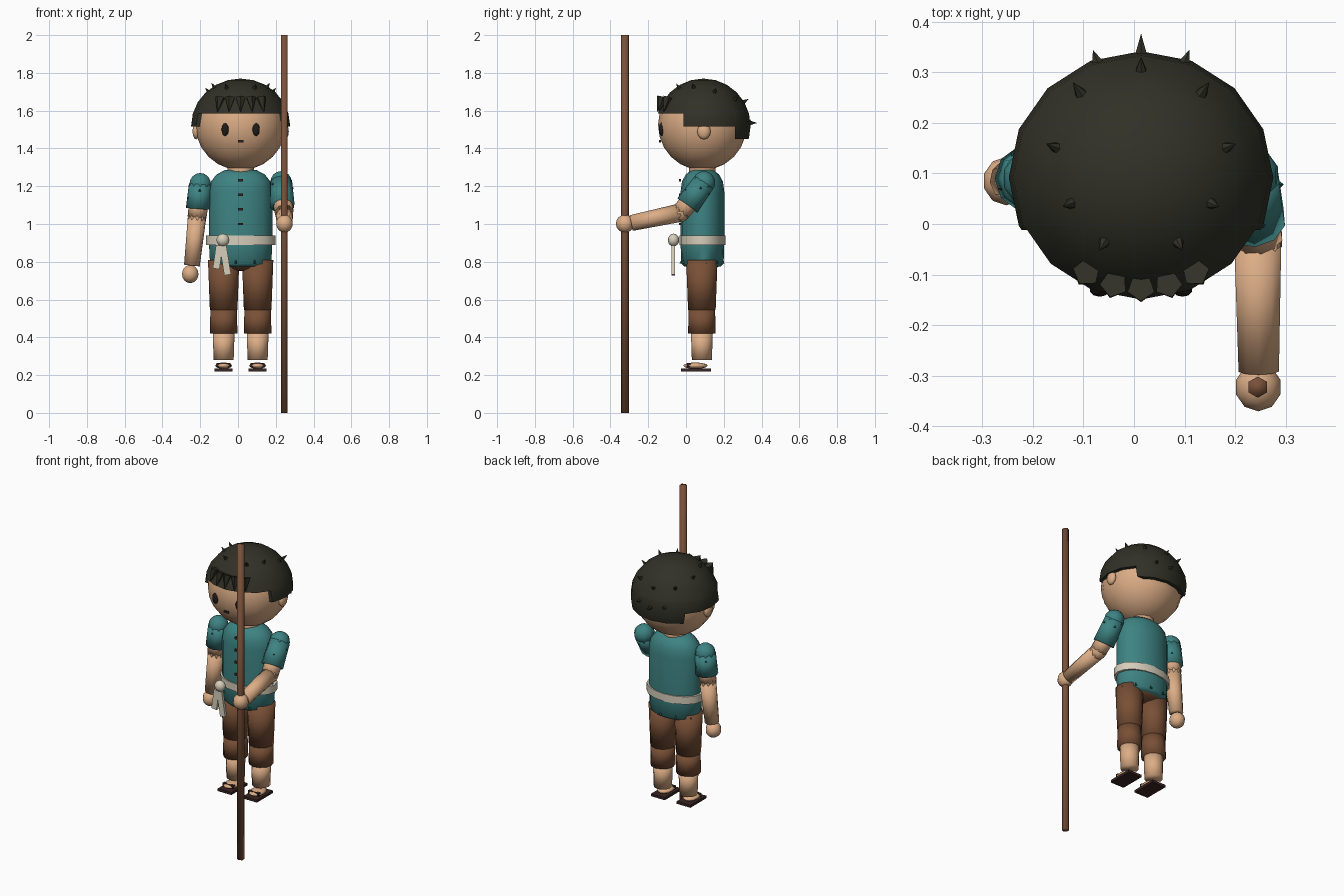
import bpy, bmesh, math
from mathutils import Vector, Matrix

if "Cube" in bpy.data.objects:
    bpy.data.objects.remove(bpy.data.objects["Cube"])

CX, CY = 0.014, 0.087          # body axis
HEAD = Vector((CX, CY, 1.525))
HAIR_C = Vector((CX, 0.092, 1.52))
HAIR_R = Vector((0.262, 0.25, 0.25))


def material(name, col):
    m = bpy.data.materials.new(name)
    m.diffuse_color = (*col, 1)
    m.use_nodes = True
    m.node_tree.nodes["Principled BSDF"].inputs["Base Color"].default_value = m.diffuse_color
    return m


SKIN = material("skin", (0.72, 0.42, 0.24))
TEAL = material("teal cloth", (0.048, 0.225, 0.225))
DARK_TEAL = material("dark teal", (0.018, 0.09, 0.09))
HAIR = material("hair black", (0.03, 0.03, 0.02))
BROWN = material("trouser brown", (0.19, 0.08, 0.037))
WOOD = material("wood", (0.19, 0.082, 0.042))
CREAM = material("cream cloth", (0.68, 0.62, 0.5))
LEATHER = material("dark leather", (0.04, 0.018, 0.017))
EYE = material("eye black", (0.014, 0.012, 0.01))


def finish(name, bm, mat, angle=40):
    bmesh.ops.recalc_face_normals(bm, faces=bm.faces)
    me = bpy.data.meshes.new(name)
    bm.to_mesh(me)
    bm.free()
    me.materials.append(mat)
    for p in me.polygons:
        p.use_smooth = angle > 0
    if 0 < angle < 180:
        me.set_sharp_from_angle(angle=math.radians(angle))
    ob = bpy.data.objects.new(name, me)
    bpy.context.collection.objects.link(ob)
    return ob


def add_cone(bm, p0, p1, r0, r1, seg):
    p0, p1 = Vector(p0), Vector(p1)
    d = p1 - p0
    rot = d.to_track_quat('Z', 'Y').to_matrix().to_4x4()
    bmesh.ops.create_cone(bm, cap_ends=True, segments=seg, radius1=r0, radius2=r1,
                          depth=d.length, matrix=Matrix.Translation((p0 + p1) / 2) @ rot)


def rod(name, p0, p1, r0, r1, mat, seg=12, angle=180):
    bm = bmesh.new()
    add_cone(bm, p0, p1, r0, r1, seg)
    return finish(name, bm, mat, angle)


def ball_mesh(c, r, seg, rings):
    bm = bmesh.new()
    bmesh.ops.create_uvsphere(bm, u_segments=seg, v_segments=rings, radius=1,
                              matrix=Matrix.Translation(c) @ Matrix.Diagonal((*r, 1)))
    return bm


def ball(name, c, r, mat, seg=12, rings=8):
    return finish(name, ball_mesh(c, r, seg, rings), mat, 180)


def box(name, c, size, mat, rot=None):
    bm = bmesh.new()
    m = Matrix.Translation(c) @ (rot or Matrix()) @ Matrix.Diagonal((*size, 1))
    bmesh.ops.create_cube(bm, size=1, matrix=m)
    return finish(name, bm, mat, 0)


def lathe(name, profile, depth, mat, seg=16):
    """Oval turned body, profile of (z, half width)."""
    bm = bmesh.new()
    rows = [[bm.verts.new((CX + r * math.cos(a), CY + r * depth * math.sin(a), z))
             for a in (2 * math.pi * i / seg for i in range(seg))] for z, r in profile]
    for lo, hi in zip(rows, rows[1:]):
        for i in range(seg):
            j = (i + 1) % seg
            bm.faces.new((lo[i], lo[j], hi[j], hi[i]))
    bm.faces.new(rows[0])
    bm.faces.new(rows[-1])
    return finish(name, bm, mat, 50)


# Head, ears, neck and face
ball("head", HEAD, (0.24, 0.235, 0.24), SKIN, 16, 12)
rod("neck", (CX, CY, 1.24), (CX, CY, 1.33), 0.07, 0.07, SKIN)
for s, side in ((-1, "left"), (1, "right")):
    ball(f"{side}_ear", (CX + s * 0.236, 0.095, 1.49), (0.02, 0.036, 0.042), SKIN, 10, 6)
    ball(f"{side}_eye", (CX + s * 0.082, -0.13, 1.50), (0.02, 0.014, 0.034), EYE, 10, 8)
box("mouth", (CX, -0.137, 1.438), (0.03, 0.01, 0.011), LEATHER)


# Hair: three trimmed shells stepping down towards the nape
def hair_shell(name, cuts):
    bm = ball_mesh(HAIR_C, HAIR_R, 16, 12)
    for co, no in cuts:
        geom = bm.verts[:] + bm.edges[:] + bm.faces[:]
        res = bmesh.ops.bisect_plane(bm, geom=geom, plane_co=co, plane_no=no, clear_inner=True)
        edges = [e for e in res["geom_cut"] if isinstance(e, bmesh.types.BMEdge)]
        bmesh.ops.edgeloop_fill(bm, edges=edges)
    finish(name, bm, HAIR, 45)


UP, BACK = (0, 0, 1), (0, 1, 0)
hair_shell("hair_top", [((0, 0, 1.585), UP)])
hair_shell("hair_sides", [((0, 0, 1.515), UP), ((0, -0.012, 0), BACK)])
hair_shell("hair_nape", [((0, 0, 1.45), UP), ((0, 0.26, 0), BACK)])


def on_hair(dx, dy, lower=False):
    """Point and outward direction on the hair below or above the given plan offset."""
    u = Vector((dx / HAIR_R.x, dy / HAIR_R.y, 0))
    u.z = math.sqrt(max(0, 1 - u.length_squared))
    p = HAIR_C + Vector(u[i] * HAIR_R[i] for i in range(3))
    return p, u.normalized()


# Small tufts over the crown and back
bm = bmesh.new()
tufts = [(0.17, 0.06), (0.14, -0.052), (0.074, -0.13), (0.122, 0.17), (0, 0.215)]
for x, y in tufts:
    for s in ((-1, 1) if x else (1,)):
        p, n = on_hair(s * x, y)
        add_cone(bm, p - n * 0.01, p + n * 0.028, 0.014, 0, 6)
for x, y, z, ln in ((0.085, 0.225, 1.55, 0.03), (-0.085, 0.225, 1.55, 0.03), (0, 0.24, 1.535, 0.045)):
    p = Vector((CX + x, HAIR_C.y + y, z))
    n = Vector((x, y, 0)).normalized()
    add_cone(bm, p - n * 0.01, p + n * ln, 0.018, 0, 6)
finish("hair_tufts", bm, HAIR, 0)

# Fringe locks pointing down over the forehead
bm = bmesh.new()
for x in (-0.12, -0.06, 0, 0.06, 0.12):
    y = -math.sqrt(0.235 ** 2 - x * x)
    add_cone(bm, (CX + x * 0.9, HAIR_C.y + y * 0.93, 1.67),
             (CX + x * 1.03, HAIR_C.y + y * 1.05, 1.59), 0.028, 0, 5)
finish("fringe", bm, HAIR, 0)

# Shirt, belt, buttons and frayed hem
lathe("shirt", [(0.775, 0.14), (0.79, 0.162), (0.9, 0.168), (1.17, 0.168),
                (1.225, 0.157), (1.262, 0.128), (1.285, 0.085)], 0.69, TEAL)
lathe("belt", [(0.89, 0.184), (0.938, 0.184)], 0.66, CREAM)
for i in range(4):
    box(f"button_{i + 1}", (CX, -0.032, 1.0 + i * 0.077), (0.026, 0.012, 0.013), LEATHER)
bm = bmesh.new()
for i in range(10):
    a = 2 * math.pi * (i + 0.25) / 10
    x, y = CX + 0.161 * math.cos(a), CY + 0.112 * math.sin(a)
    add_cone(bm, (x, y, 0.79), (x, y, 0.812), 0.011, 0, 3)
finish("hem_tears", bm, DARK_TEAL, 0)

# Belt knot and hanging tails
ball("belt_knot", (-0.08, -0.066, 0.915), (0.034, 0.03, 0.034), CREAM, 12, 8)
for name, x, z, h, tilt in (("outer", -0.107, 0.825, 0.125, 0.14), ("inner", -0.067, 0.807, 0.155, -0.16)):
    box(f"{name}_belt_tail", (x, -0.068, z), (0.036, 0.018, h), CREAM, Matrix.Rotation(tilt, 4, 'Y'))

# Hips, legs and sandals
ball("hips", (CX, CY, 0.8), (0.152, 0.102, 0.05), BROWN, 16, 8)
for s, side in ((-1, "left"), (1, "right")):
    x, y = CX + s * 0.09, 0.084
    rod(f"{side}_thigh", (x, y, 0.545), (x, y, 0.81), 0.073, 0.083, BROWN)
    rod(f"{side}_trouser_cuff", (x, y, 0.42), (x, y, 0.55), 0.073, 0.07, BROWN)
    rod(f"{side}_calf", (x, y, 0.28), (x, y, 0.43), 0.053, 0.058, SKIN)
    ball(f"{side}_foot", (x, 0.05, 0.25), (0.045, 0.065, 0.017), SKIN, 12, 6)
    box(f"{side}_sole", (x, 0.053, 0.228), (0.096, 0.16, 0.016), LEATHER)
    box(f"{side}_toe_strap", (x, 0.015, 0.253), (0.075, 0.018, 0.02), LEATHER)


# Arms: rounded sleeve, elbow, forearm and hand
def arm(side, shoulder, sleeve_end, elbow, wrist, hand):
    rod(f"{side}_sleeve", shoulder, sleeve_end, 0.06, 0.066, TEAL, 10)
    ball(f"{side}_shoulder", shoulder, (0.06, 0.06, 0.06), TEAL, 10, 8)
    a, b = Vector(shoulder), Vector(sleeve_end)
    rod(f"{side}_upper_arm", b.lerp(a, 0.3), elbow, 0.052, 0.05, SKIN, 10)
    ball(f"{side}_elbow", elbow, (0.05, 0.05, 0.05), SKIN, 10, 8)
    rod(f"{side}_forearm", elbow, wrist, 0.049, 0.042, SKIN, 10)
    ball(f"{side}_hand", hand, (0.046, 0.048, 0.048), SKIN, 10, 8)
    # small tears around the sleeve
    q = (b - a).to_track_quat('Z', 'Y')
    bm = bmesh.new()
    for i in range(5):
        t = 2 * math.pi * i / 5
        out = q @ Vector((math.cos(t), math.sin(t), 0))
        p = a.lerp(b, 0.25 + 0.35 * (i % 2)) + out * 0.058
        add_cone(bm, p, p + out * 0.009, 0.009, 0, 3)
    finish(f"{side}_sleeve_tears", bm, DARK_TEAL, 0)


arm("left", (-0.2, 0.09, 1.21), (-0.21, 0.09, 1.08), (-0.217, 0.09, 1.035),
    (-0.244, 0.087, 0.78), (-0.253, 0.085, 0.735))
arm("right", (0.228, 0.095, 1.22), (0.235, 0.008, 1.098), (0.245, -0.03, 1.06),
    (0.247, -0.29, 1.005), (0.246, -0.323, 1.002))

# Walking staff held in the right hand
rod("staff", (0.245, -0.323, 0), (0.245, -0.323, 2), 0.021, 0.021, WOOD, 6)
